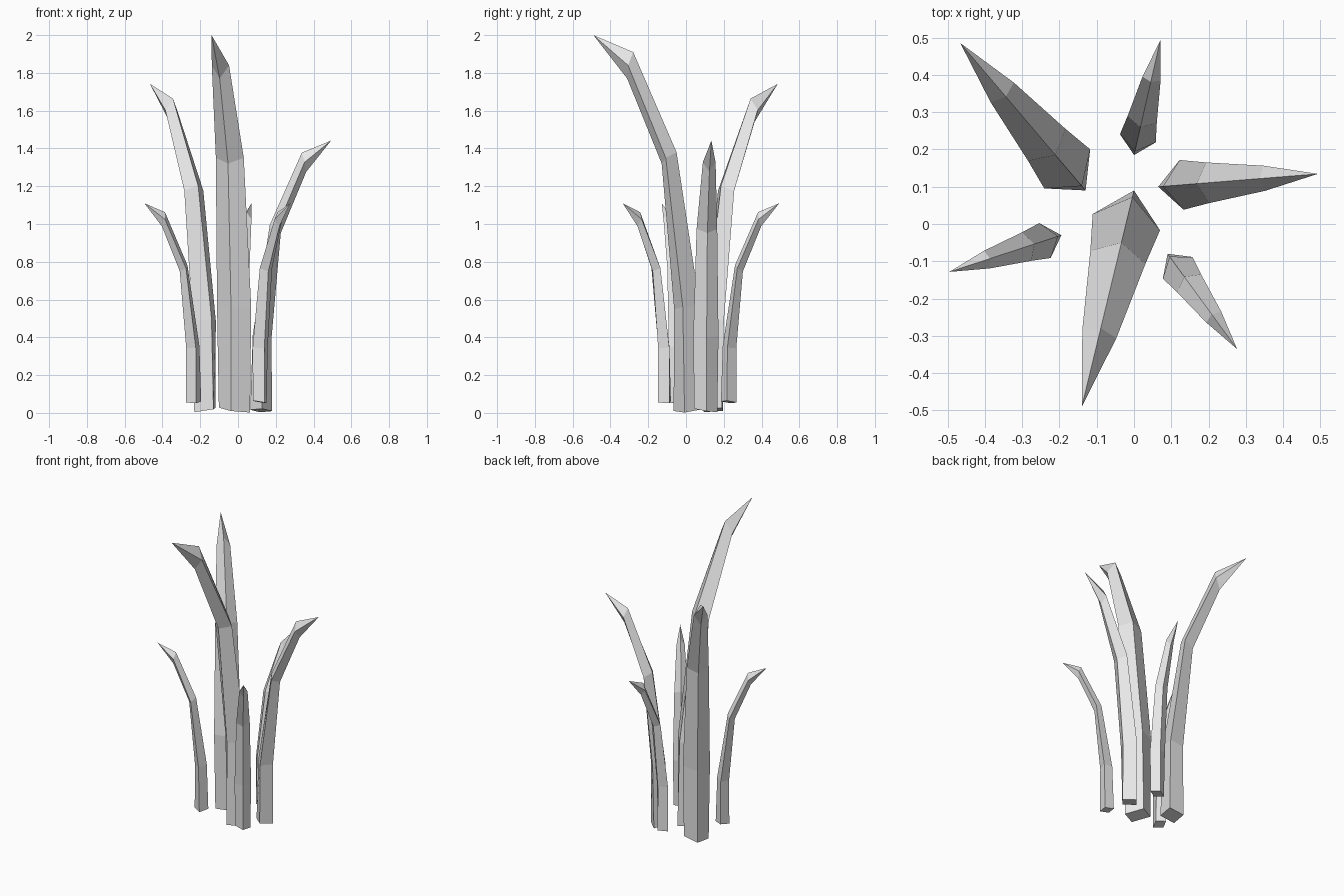
import bpy, bmesh
from mathutils import Vector

if "Cube" in bpy.data.objects:
    bpy.data.objects.remove(bpy.data.objects["Cube"])

grey = bpy.data.materials.new("plain grey")
grey.diffuse_color = (0.8, 0.8, 0.8, 1)
grey.use_nodes = True
grey.node_tree.nodes["Principled BSDF"].inputs["Base Color"].default_value = grey.diffuse_color

# Blade template rings: inner reach, outer reach, half width, inner z, outer z, side tilt
RINGS = [(-.08, .08, .085, .020, .010, -.013),
         (-.062, .077, .093, .57, .55, 0),
         (.064, .145, .076, 1.38, 1.32, 0),
         (.30, .333, .047, 1.91, 1.77, 0)]
TIP = (.517, 2.0)


def blade(name, inner, tip, scale, lift):
    """Four-sided blade, bending from its inner base corner towards its tip."""
    d = (Vector(tip) - Vector(inner)).normalized()
    p = Vector((-d.y, d.x))
    c = Vector(inner) + d * .08 * scale
    bm = bmesh.new()

    def vert(along, side, z):
        q = c + (d * along + p * side) * scale
        return bm.verts.new((q.x, q.y, z * scale + lift))

    rings = []
    for a, b, w, za, zb, tilt in RINGS:
        m, zm = (a + b) / 2, (za + zb) / 2
        rings.append([vert(a, 0, za), vert(m, -w, zm - tilt),
                      vert(b, 0, zb), vert(m, w, zm + tilt)])
    for lo, hi in zip(rings, rings[1:]):
        for i in range(4):
            j = (i + 1) % 4
            bm.faces.new((lo[i], lo[j], hi[j], hi[i]))
    top = vert(TIP[0], 0, TIP[1])
    for i in range(4):
        bm.faces.new((rings[-1][i], rings[-1][(i + 1) % 4], top))
    bm.faces.new(rings[0][::-1])
    bmesh.ops.recalc_face_normals(bm, faces=bm.faces)
    mesh = bpy.data.meshes.new(name)
    bm.to_mesh(mesh)
    bm.free()
    mesh.materials.append(grey)
    bpy.context.collection.objects.link(bpy.data.objects.new(name, mesh))


# Three large blades and three small raised ones
blade("tall_front_blade", (0, .09), (-.14, -.49), 1.0, 0)
blade("back_left_blade", (-.13, .09), (-.47, .49), .87, .002)
blade("right_blade", (.065, .10), (.5, .135), .72, .002)
blade("small_left_blade", (-.195, -.03), (-.5, -.13), .53, .05)
blade("small_front_right_blade", (.09, -.08), (.28, -.34), .53, .05)
blade("small_back_blade", (0, .185), (.07, .49), .53, .05)
